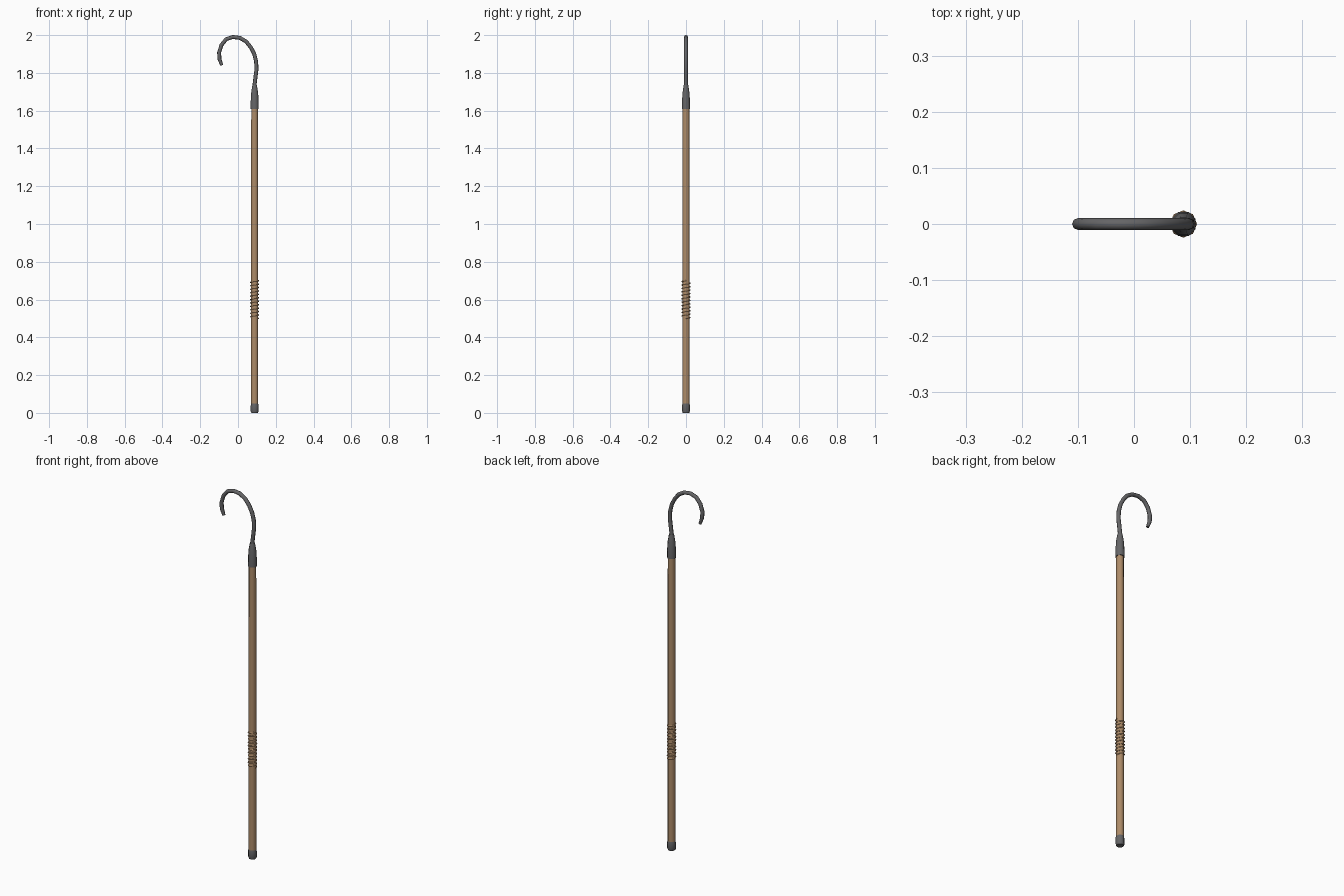
import bpy, bmesh, math
from mathutils import Vector

if "Cube" in bpy.data.objects:
    bpy.data.objects.remove(bpy.data.objects["Cube"])

AXIS_X = 0.088
SIDES = 8


def material(name, rgb):
    m = bpy.data.materials.new(name)
    m.diffuse_color = (*rgb, 1)
    m.use_nodes = True
    m.node_tree.nodes["Principled BSDF"].inputs["Base Color"].default_value = m.diffuse_color
    return m


WOOD = material("wood", (0.42, 0.26, 0.14))
IRON = material("iron", (0.13, 0.13, 0.135))


def skin(name, rings, mat):
    """Join equal-sized rings of points into a capped, smooth-shaded tube."""
    bm = bmesh.new()
    loops = [[bm.verts.new(p) for p in ring] for ring in rings]
    n = len(loops[0])
    for a, b in zip(loops, loops[1:]):
        for i in range(n):
            j = (i + 1) % n
            bm.faces.new((a[i], a[j], b[j], b[i]))
    bm.faces.new(loops[0])
    bm.faces.new(loops[-1])
    bmesh.ops.recalc_face_normals(bm, faces=bm.faces)
    mesh = bpy.data.meshes.new(name)
    bm.to_mesh(mesh)
    bm.free()
    ob = bpy.data.objects.new(name, mesh)
    bpy.context.collection.objects.link(ob)
    mesh.materials.append(mat)
    bpy.ops.object.select_all(action='DESELECT')
    ob.select_set(True)
    bpy.context.view_layer.objects.active = ob
    bpy.ops.object.shade_smooth_by_angle(angle=math.radians(50))
    return ob


def turned(name, profile, mat):
    """Lathe a (radius, height) profile around the pole axis."""
    turns = [math.tau * (i + 0.5) / SIDES for i in range(SIDES)]
    skin(name, [[(AXIS_X + r * math.cos(a), r * math.sin(a), z) for a in turns]
                for r, z in profile], mat)


def swept(name, path, radii, side_at, sides, mat):
    """Sweep a round section along a path; side_at gives a sideways vector."""
    rings = []
    for i, p in enumerate(path):
        t = (path[min(i + 1, len(path) - 1)] - path[max(i - 1, 0)]).normalized()
        u = side_at(i)
        v = t.cross(u).normalized()
        rings.append([p + radii[i] * (math.cos(a) * u + math.sin(a) * v)
                      for a in (math.tau * k / sides for k in range(sides))])
    skin(name, rings, mat)


# Wooden pole
turned("pole", [(0.0205, 0.03), (0.0205, 1.28), (0.019, 1.63)], WOOD)

# Metal foot cap
turned("foot_cap", [(0.019, 0.0), (0.0222, 0.008), (0.0222, 0.04), (0.0205, 0.05)], IRON)

# Tapered socket holding the hook
turned("socket", [(0.0235, 1.608), (0.0235, 1.625), (0.0205, 1.69), (0.0165, 1.715),
                  (0.013, 1.735)], IRON)

# Curved hook
hook = [(0.088, 1.70), (0.088, 1.74), (0.093, 1.78), (0.098, 1.82), (0.096, 1.86),
        (0.086, 1.90), (0.068, 1.935), (0.043, 1.966), (0.011, 1.985), (-0.027, 1.990),
        (-0.063, 1.978), (-0.087, 1.948), (-0.100, 1.908), (-0.098, 1.873), (-0.086, 1.840)]
path = [Vector((x, 0, z)) for x, z in hook]
swept("hook", path, [0.0105] * (len(path) - 1) + [0.008],
      lambda i: Vector((0, 1, 0)), SIDES, IRON)

# Cord wound around the hand grip
TURNS = 11
angle = [math.tau * i / SIDES for i in range(TURNS * SIDES + 1)]
coil = [Vector((AXIS_X + 0.0205 * math.cos(a), 0.0205 * math.sin(a),
                0.50 + 0.20 * a / (math.tau * TURNS))) for a in angle]
swept("grip_cord", coil, [0.0038] * len(coil),
      lambda i: Vector((math.cos(angle[i]), math.sin(angle[i]), 0)), 6, WOOD)
